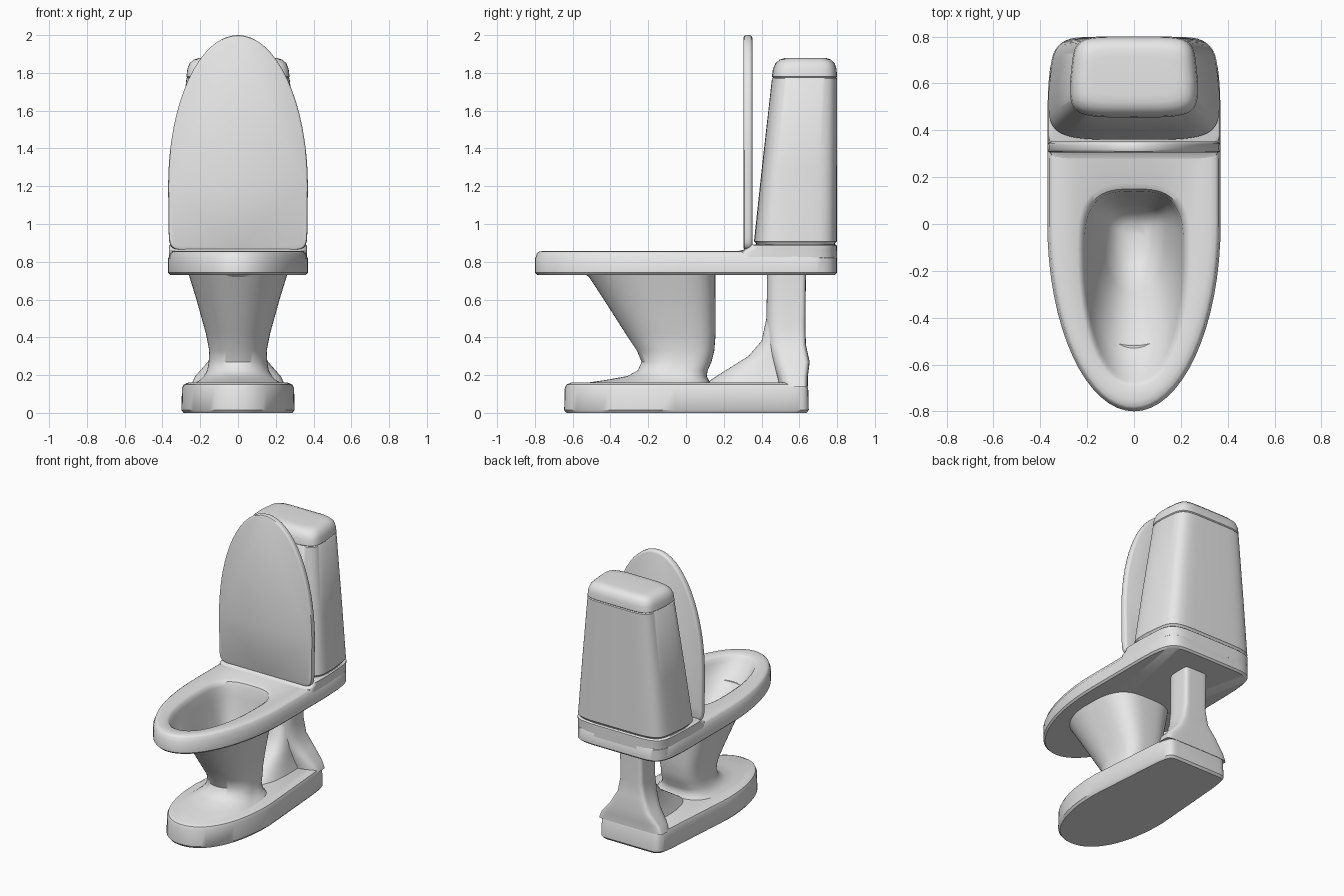
import bpy, bmesh, math

default = bpy.data.objects.get("Cube")
if default:
    bpy.data.objects.remove(default, do_unlink=True)

ceramic = bpy.data.materials.new("light grey ceramic")
ceramic.use_nodes = True
GREY = (0.8, 0.8, 0.8, 1)
ceramic.diffuse_color = GREY
ceramic.node_tree.nodes["Principled BSDF"].inputs["Base Color"].default_value = GREY

SIDES = 64


def ring(section, shape):
    """Rounded outline: section = (z, front, back, half width),
    shape = (widest point 0..1, front power, back power, rear taper)."""
    z, front, back, half = section
    widest, front_pow, back_pow, taper = shape
    mid = front + (back - front) * widest
    pts = []
    for i in range(SIDES):
        a = math.tau * i / SIDES
        c, s = math.cos(a), math.sin(a)
        power = 2 / (back_pow if s > 0 else front_pow)
        u = math.copysign(abs(c) ** power, c)
        v = math.copysign(abs(s) ** power, s)
        x = half * u * (1 - taper * max(v, 0))
        y = mid + v * (back - mid if v > 0 else mid - front)
        pts.append((x, y, z))
    return pts


def loft(name, rings, upright=False, angle=40):
    """Skin a list of rings, closed at both ends."""
    bm = bmesh.new()
    loops = []
    for pts in rings:
        if upright:
            pts = [(x, z, -y) for x, y, z in pts]
        loops.append([bm.verts.new(p) for p in pts])
    for lower, upper in zip(loops, loops[1:]):
        for i in range(SIDES):
            j = (i + 1) % SIDES
            bm.faces.new((lower[i], lower[j], upper[j], upper[i]))
    bm.faces.new(loops[0][::-1])
    bm.faces.new(loops[-1])
    bmesh.ops.recalc_face_normals(bm, faces=bm.faces[:])
    mesh = bpy.data.meshes.new(name)
    bm.to_mesh(mesh)
    bm.free()
    obj = bpy.data.objects.new(name, mesh)
    bpy.context.collection.objects.link(obj)
    mesh.materials.append(ceramic)
    bpy.ops.object.select_all(action="DESELECT")
    obj.select_set(True)
    bpy.context.view_layer.objects.active = obj
    bpy.ops.object.shade_smooth_by_angle(angle=math.radians(angle))
    return obj


def inset_rings(front, back, half, steps, shape):
    """Rings of one outline, pulled in by an inset at each height."""
    return [ring((z, front + d, back - d, half - d), shape) for z, d in steps]


# Foot plate: round front, square narrower back
loft("foot_base", inset_rings(-0.645, 0.65, 0.30,
     [(0, 0.012), (0.015, 0), (0.13, 0.003), (0.15, 0.012), (0.16, 0.035)],
     (0.45, 2.2, 14, 0.18)))

# Pedestal, rim slab and hollow bowl as one continuous skin
stem = [(0.15, -0.59, 0.13, 0.24), (0.175, -0.42, 0.12, 0.2),
        (0.195, -0.31, 0.11, 0.18), (0.225, -0.255, 0.115, 0.163),
        (0.27, -0.235, 0.135, 0.155), (0.33, -0.26, 0.15, 0.152),
        (0.42, -0.32, 0.157, 0.17), (0.6, -0.435, 0.157, 0.22),
        (0.73, -0.52, 0.157, 0.26)]
hollow = [(0.857, -0.695, 0.175, 0.24), (0.845, -0.675, 0.15, 0.222),
          (0.82, -0.66, 0.14, 0.212), (0.75, -0.56, 0.13, 0.2),
          (0.65, -0.41, 0.11, 0.175), (0.5, -0.29, 0.08, 0.135),
          (0.42, -0.21, 0.05, 0.1), (0.38, -0.13, 0.0, 0.05)]
slab_steps = [(0.73, 0.012), (0.742, 0), (0.82, 0), (0.828, 0.006),
              (0.845, 0.01), (0.854, 0.022), (0.857, 0.045)]
body = [ring(s, (0.5, 2.1, 3.2, 0)) for s in stem]
body += inset_rings(-0.8, 0.8, 0.37, slab_steps, (0.5, 2, 8, 0))
body += [ring(s, (0.68, 2.2, 3, 0)) for s in hollow]
loft("bowl_and_rim", body)

# Raised shelf under the tank
shelf = [(0.8, 0.26, 0.8, 0.366), (0.856, 0.275, 0.8, 0.366),
         (0.864, 0.305, 0.8, 0.366), (0.885, 0.325, 0.8, 0.366),
         (0.892, 0.34, 0.792, 0.358)]
loft("tank_shelf", [ring(s, (0.4, 10, 6, 0.04)) for s in shelf])

# Rear support: column spreading into a wide fin, with a ridge to the front
column = [(0.14, 0.49, 0.645, 0.25), (0.19, 0.48, 0.645, 0.23),
          (0.27, 0.455, 0.655, 0.16), (0.36, 0.43, 0.635, 0.11),
          (0.46, 0.425, 0.632, 0.09), (0.74, 0.43, 0.635, 0.09)]
loft("rear_column", [ring(s, (0.6, 3, 7, 0)) for s in column])
ridge = [(0.14, 0.08, 0.6, 0.14), (0.2, 0.17, 0.6, 0.115),
         (0.3, 0.33, 0.6, 0.09), (0.38, 0.4, 0.6, 0.085),
         (0.52, 0.43, 0.6, 0.08)]
loft("rear_ridge", [ring(s, (0.6, 2.5, 4, 0)) for s in ridge])

# Tapered tank with its cap, parted by thin grooves
tank_shape = (0.45, 4.5, 6, 0.07)
tank = [(0.88, 0.375, 0.785, 0.35), (0.9, 0.37, 0.79, 0.355),
        (0.908, 0.36, 0.8, 0.365), (1.3, 0.402, 0.8, 0.325),
        (1.77, 0.455, 0.8, 0.273), (1.777, 0.462, 0.793, 0.266)]
loft("tank", [ring(s, tank_shape) for s in tank])
cap = [(1.774, 0.462, 0.793, 0.266), (1.781, 0.455, 0.8, 0.273),
       (1.82, 0.46, 0.797, 0.268), (1.85, 0.473, 0.788, 0.257),
       (1.87, 0.495, 0.768, 0.235), (1.878, 0.52, 0.745, 0.21),
       (1.88, 0.55, 0.715, 0.18)]
loft("tank_cap", [ring(s, tank_shape) for s in cap])

# Raised seat lid standing upright
lid_steps = [(0.305, 0.012), (0.31, 0.003), (0.318, 0), (0.338, 0),
             (0.346, 0.004), (0.352, 0.016)]
loft("seat_lid", inset_rings(-2.0, -0.86, 0.37, lid_steps, (0.7, 2, 14, 0.01)),
     upright=True)
